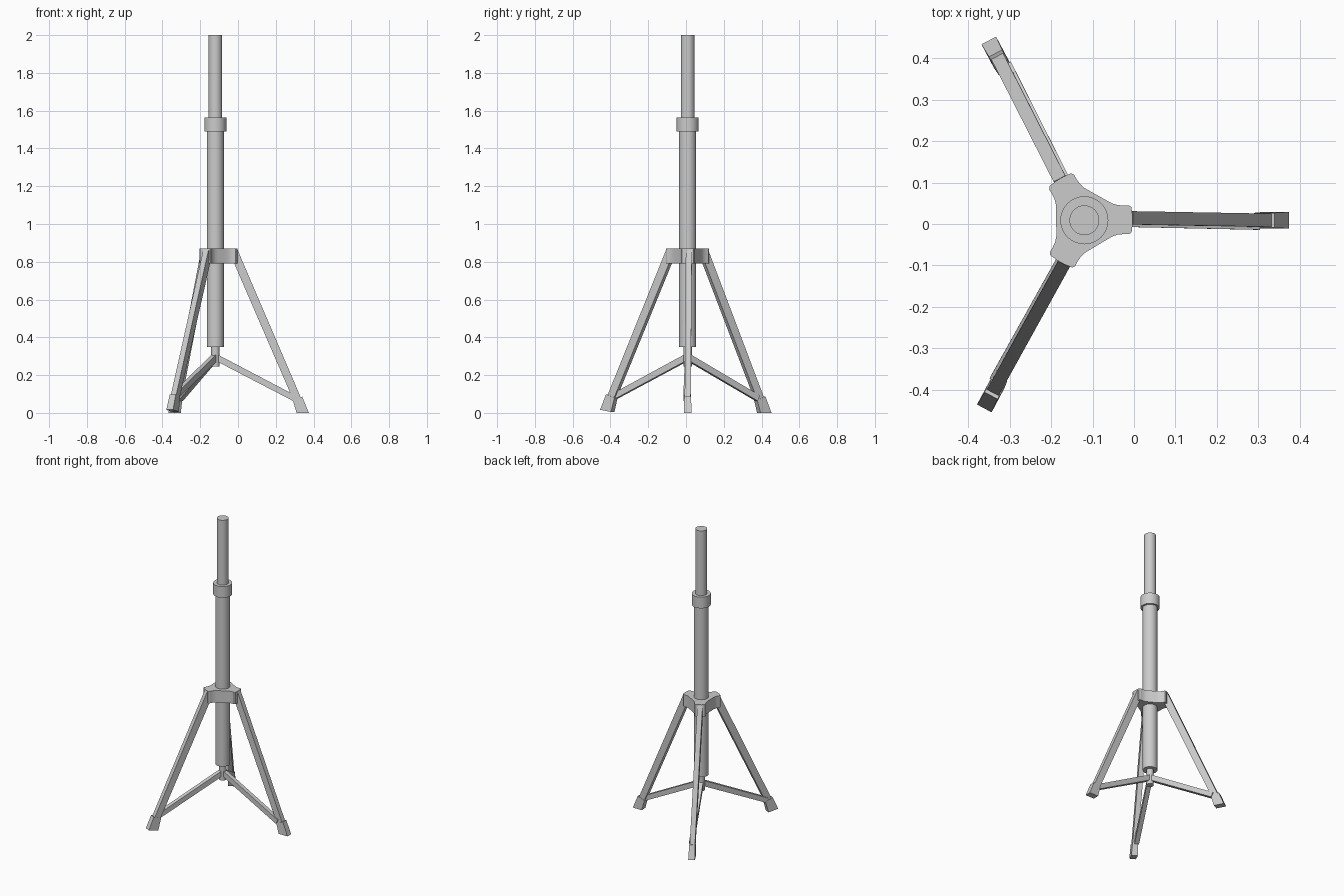
import bpy, bmesh
from math import radians, sin, cos
from mathutils import Matrix, Vector

if "Cube" in bpy.data.objects:
    bpy.data.objects.remove(bpy.data.objects["Cube"])

CX, CY = -0.12, 0.009  # axis of the pole


def finish(name, bm, angle=None):
    bmesh.ops.recalc_face_normals(bm, faces=bm.faces)
    mesh = bpy.data.meshes.new(name)
    bm.to_mesh(mesh)
    bm.free()
    ob = bpy.data.objects.new(name, mesh)
    bpy.context.collection.objects.link(ob)
    if angle:
        bpy.ops.object.select_all(action='DESELECT')
        bpy.context.view_layer.objects.active = ob
        ob.select_set(True)
        bpy.ops.object.shade_smooth_by_angle(angle=radians(angle))
    return ob


def tube(name, radius, z0, z1):
    bm = bmesh.new()
    bmesh.ops.create_cone(bm, cap_ends=True, segments=32, radius1=radius, radius2=radius,
                          depth=z1 - z0, matrix=Matrix.Translation((CX, CY, (z0 + z1) / 2)))
    finish(name, bm, 35)


def bar(name, angle, quad, t0, t1, w0, w1):
    """Quad is (radius, z) corners: two at the start, two at the end; t = sideways centre, w = half width."""
    bm = bmesh.new()
    a = radians(angle)
    sides = []
    for s in (-1, 1):
        ring = []
        for i, (r, z) in enumerate(quad):
            t = t0 + s * w0 if i < 2 else t1 + s * w1
            ring.append(bm.verts.new((CX + r * cos(a) - t * sin(a), CY + r * sin(a) + t * cos(a), z)))
        sides.append(ring)
    bm.faces.new(sides[0])
    bm.faces.new(sides[1][::-1])
    for i in range(4):
        j = (i + 1) % 4
        bm.faces.new((sides[0][i], sides[1][i], sides[1][j], sides[0][j]))
    finish(name, bm)


# Telescopic pole
tube("lower_rod", 0.022, 0.245, 0.36)
tube("main_tube", 0.045, 0.35, 1.50)
tube("clamp_collar", 0.058, 1.49, 1.565)
tube("upper_tube", 0.036, 1.55, 2.0)

# Three-armed hub with concave sides
bm = bmesh.new()
half = [(5, 0.117), (15, 0.118), (18, 0.113), (20, 0.101), (24, 0.088), (31, 0.078), (45, 0.0705)]
arm = [(-a, r) for a, r in reversed(half)] + half
ring = []
for k in range(3):
    for a, r in arm:
        t = radians(a + 120 * k + 0.7)
        ring.append(bm.verts.new((CX + r * cos(t), CY + r * sin(t), 0.79)))
face = bm.faces.new(ring)
ext = bmesh.ops.extrude_face_region(bm, geom=[face], use_keep_orig=True)
bmesh.ops.translate(bm, vec=Vector((0, 0, 0.08)),
                    verts=[v for v in ext["geom"] if isinstance(v, bmesh.types.BMVert)])
finish("leg_hub", bm, 35)

# Legs, feet and braces: angle, extra spread, lift of the foot
for n, (ang, d, h) in enumerate([(0, 0, 0), (118, -0.003, 0), (242, 0.02, 0.012)], 1):
    bar(f"leg_{n}", ang, [(0.096, 0.80), (0.117, 0.865), (0.453 + d, 0.08 + h), (0.412 + d, 0.07 + h)],
        0.006, 0, 0.016, 0.016)
    bar(f"foot_{n}", ang, [(0.410 + d, 0.068 + h), (0.460 + d, 0.086 + h), (0.495 + d, h * 1.4), (0.43 + d, h * 0.4)],
        0, 0, 0.018, 0.02)
    bar(f"brace_{n}", ang, [(0.0, 0.277), (0.0, 0.315), (0.425 + d, 0.092 + h), (0.412 + d, 0.063 + h)],
        0, -0.009, 0.014, 0.014)
